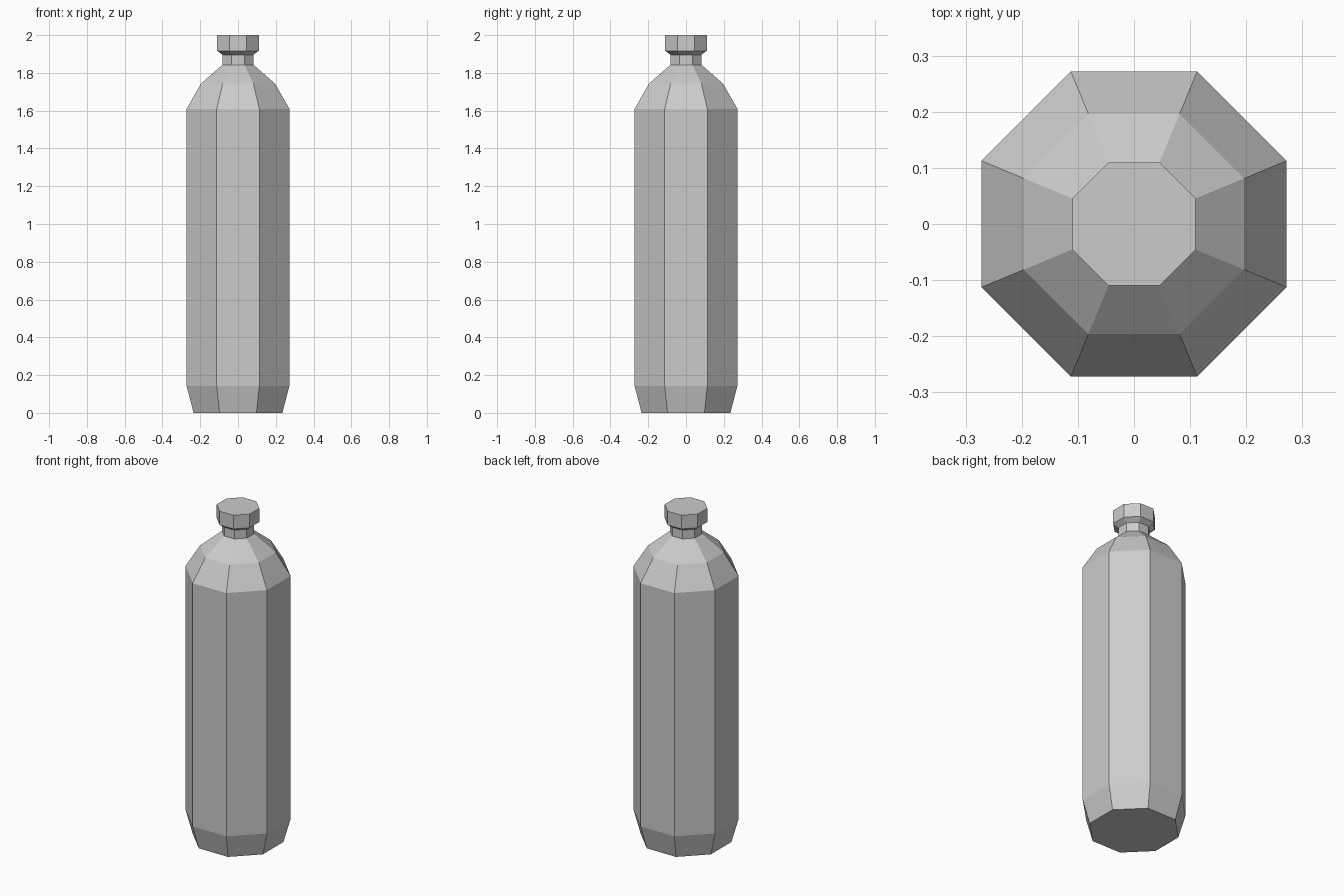
import bpy, bmesh, math

if "Cube" in bpy.data.objects:
    bpy.data.objects.remove(bpy.data.objects["Cube"])

SIDES = 8


def lathe(name, profile, cap_bottom=False, cap_top=False):
    """Flat-sided octagonal solid from (half width across flats, z) pairs."""
    bm = bmesh.new()
    rings = []
    for half_width, z in profile:
        r = half_width / math.cos(math.pi / SIDES)
        angles = [(i + 0.5) * 2 * math.pi / SIDES for i in range(SIDES)]
        rings.append([bm.verts.new((r * math.cos(a), r * math.sin(a), z)) for a in angles])
    for low, high in zip(rings, rings[1:]):
        for i in range(SIDES):
            j = (i + 1) % SIDES
            bm.faces.new((low[i], low[j], high[j], high[i]))
    if cap_bottom:
        bm.faces.new(rings[0][::-1])
    if cap_top:
        bm.faces.new(rings[-1])
    mesh = bpy.data.meshes.new(name)
    bm.to_mesh(mesh)
    bm.free()
    obj = bpy.data.objects.new(name, mesh)
    bpy.context.collection.objects.link(obj)
    return obj


# Bottle body: tapered base, straight wall, two-step shoulder, short neck
lathe("bottle_body", [
    (0.235, 0.0), (0.272, 0.142), (0.272, 1.61),
    (0.196, 1.743), (0.082, 1.843), (0.082, 1.896),
], cap_bottom=True)

# Screw cap: flared underside meeting the neck, straight rim, flat top
lathe("bottle_cap", [
    (0.082, 1.896), (0.11, 1.917), (0.11, 2.0),
], cap_top=True)
